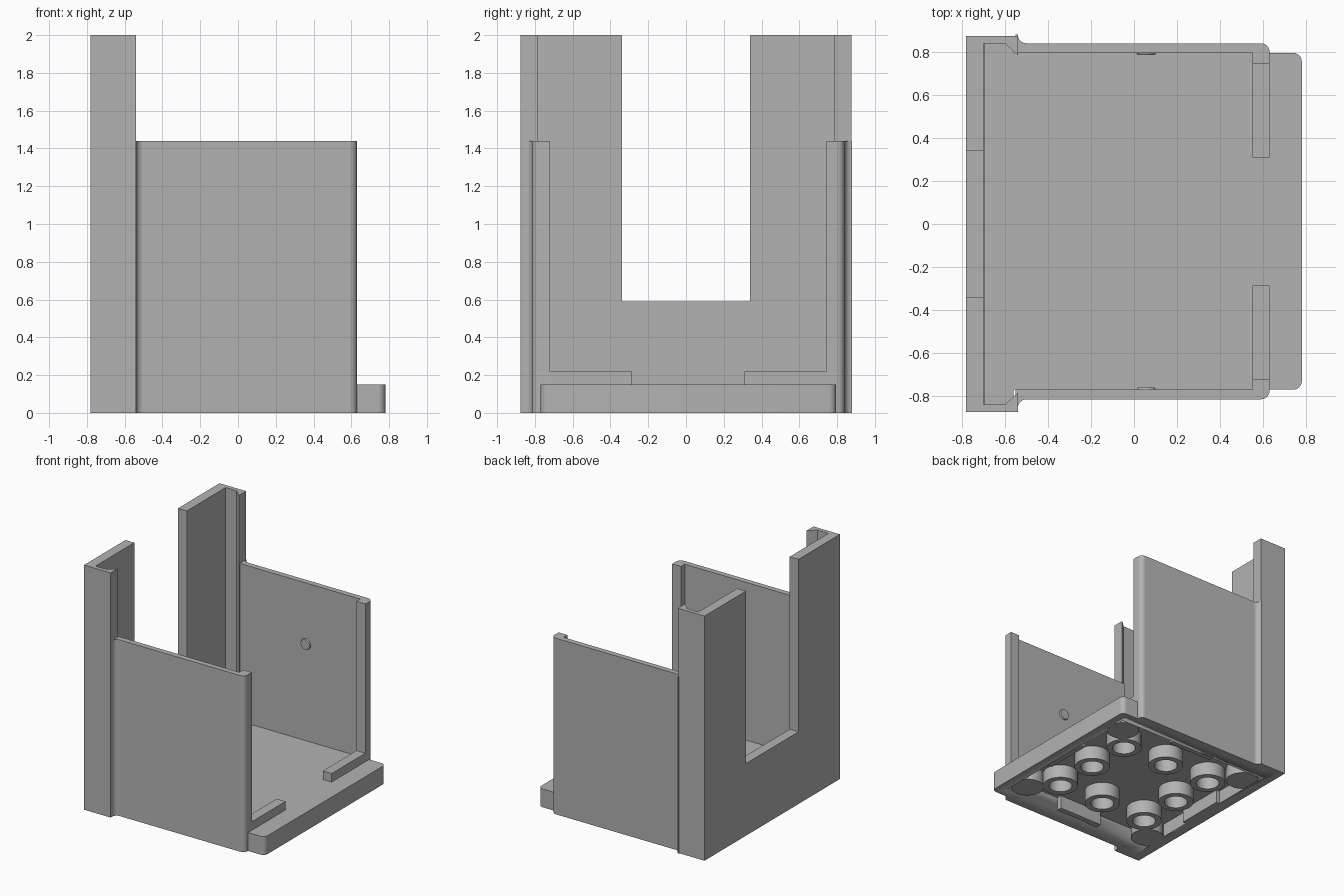
import bpy, bmesh, math

if "Cube" in bpy.data.objects:
    bpy.data.objects.remove(bpy.data.objects["Cube"])

grey = bpy.data.materials.new("plain_grey")
grey.use_nodes = True
COLOUR = (0.45, 0.45, 0.45, 1)
grey.diffuse_color = COLOUR
grey.node_tree.nodes["Principled BSDF"].inputs["Base Color"].default_value = COLOUR

MID = 0.0125        # the side walls sit slightly off centre
FLOOR = 0.15
OUTER, INNER, LIP = 0.8275, 0.7825, 0.7325   # half widths across the walls
SIDES = (("left", 1), ("right", -1))


def arc(cx, cy, r, start, end, n=6):
    angles = [math.radians(start + (end - start) * i / n) for i in range(n + 1)]
    return [(cx + r * math.cos(a), cy + r * math.sin(a)) for a in angles]


def finish(name, bm):
    bmesh.ops.recalc_face_normals(bm, faces=bm.faces)
    mesh = bpy.data.meshes.new(name)
    bm.to_mesh(mesh)
    bm.free()
    mesh.materials.append(grey)
    ob = bpy.data.objects.new(name, mesh)
    bpy.context.collection.objects.link(ob)
    bpy.ops.object.select_all(action='DESELECT')
    ob.select_set(True)
    bpy.context.view_layer.objects.active = ob
    bpy.ops.object.shade_smooth_by_angle(angle=math.radians(30))
    return ob


def prism(name, points, low, high, along_x=False):
    """Extrude an outline upward, or along x when the outline is in y and z."""
    bm = bmesh.new()
    place = (lambda p: (low, *p)) if along_x else (lambda p: (*p, low))
    face = bm.faces.new([bm.verts.new(place(p)) for p in points])
    top = bmesh.ops.extrude_face_region(bm, geom=[face])["geom"]
    step = (high - low, 0, 0) if along_x else (0, 0, high - low)
    bmesh.ops.translate(bm, vec=step,
                        verts=[v for v in top if isinstance(v, bmesh.types.BMVert)])
    return finish(name, bm)


def box(name, x0, x1, y0, y1, z0, z1):
    return prism(name, [(x0, y0), (x1, y0), (x1, y1), (x0, y1)], z0, z1)


# Base with rounded front corners and wider rear ends under the channels
half = [(-0.74, 0.86), (-0.56, 0.86), (-0.56, MID + INNER)]
front = arc(0.74, MID + INNER - 0.04, 0.04, 90, 0)
front_low = arc(0.74, MID - INNER + 0.04, 0.04, 0, -90)
back = [(-0.56, MID - INNER), (-0.56, -0.86), (-0.74, -0.86)]
base = prism("base", half + front + front_low + back, 0, FLOOR)

# Hollow the underside
cutter = box("underside_cutter", -0.69, 0.70, -0.68, 0.70, -0.1, 0.11)
cutter.hide_render = True
mod = base.modifiers.new("underside", 'BOOLEAN')
mod.operation, mod.solver, mod.object = 'DIFFERENCE', 'EXACT', cutter
bpy.context.view_layer.objects.active = base
bpy.ops.object.modifier_apply(modifier=mod.name)
bpy.data.objects.remove(cutter)

# Tall back panel with its deep notch
prism("back_panel", [(-0.875, 0), (0.875, 0), (0.875, 2), (0.34, 2), (0.34, 0.59),
                     (-0.34, 0.59), (-0.34, 2), (-0.875, 2)], -0.78, -0.70, True)
box("back_ledge", -0.71, -0.695, -0.84, 0.84, 0.1, 0.30)

for side, s in SIDES:
    # Tall channel beside the back panel
    prism(side + "_channel", [(x, s * y) for x, y in (
        (-0.70, 0.875), (-0.70, 0.84), (-0.60, 0.84), (-0.54, 0.785), (-0.54, 0.875))], 0, 2)

    # Side wall with a fillet at the rear and a turned-in lip at the front
    outline = arc(-0.50, OUTER + 0.04, 0.04, 180, 270)
    outline += arc(0.59, OUTER - 0.04, 0.04, 90, 0)
    outline += [(0.63, LIP), (0.55, LIP), (0.55, INNER), (-0.55, INNER), (-0.55, OUTER + 0.04)]
    prism(side + "_wall", [(x, MID + s * y) for x, y in outline], 0, 1.44)

    # Low stop on the floor
    ends = sorted((MID + s * 0.2975, MID + s * (LIP + 0.01)))
    box(side + "_floor_stop", 0.55, 0.63, *ends, 0.13, 0.22)

    # Small round catch on the inner wall
    bm = bmesh.new()
    bmesh.ops.create_cone(bm, cap_ends=True, segments=24, radius1=0.05, radius2=0.04, depth=0.02)
    catch = finish(side + "_catch", bm)
    catch.location = (0.057, MID + s * INNER, 0.94)
    catch.rotation_euler.x = s * math.pi / 2


def tube(name, x, y, outer, inner):
    """Ring of rectangular section hanging under the floor."""
    bm = bmesh.new()
    section = [(inner, 0), (outer, 0), (outer, 0.12), (inner, 0.12)]
    verts = [bm.verts.new((r, 0, z)) for r, z in section]
    edges = [bm.edges.new((verts[i], verts[(i + 1) % 4])) for i in range(4)]
    bmesh.ops.spin(bm, geom=verts + edges, cent=(0, 0, 0), axis=(0, 0, 1),
                   angle=math.tau, steps=32, use_merge=True)
    bmesh.ops.remove_doubles(bm, verts=bm.verts, dist=0.0001)
    finish(name, bm).location = (x, y, 0)


# Ring of tubes and solid corner posts underneath
for i in (-1, 0, 1):
    for j in (-1, 0, 1):
        if i or j:
            tube("underside_tube", 0.42 * i, 0.38 * j, 0.135, 0.088)
        if i and j:
            prism("underside_corner_post",
                  arc(0.60 * i, MID + 0.57 * j, 0.125, 0, 348.75, 31), 0, 0.12)

# Thicker stretches along the underside rim
for s in (-1, 1):
    edge = sorted((MID + s * 0.65, MID + s * 0.70))
    box("underside_side_rib", -0.2, 0.2, *edge, 0, 0.12)
    edge = sorted((s * 0.66, s * 0.71))
    box("underside_end_rib", *edge, -0.2, 0.2, 0, 0.12)
